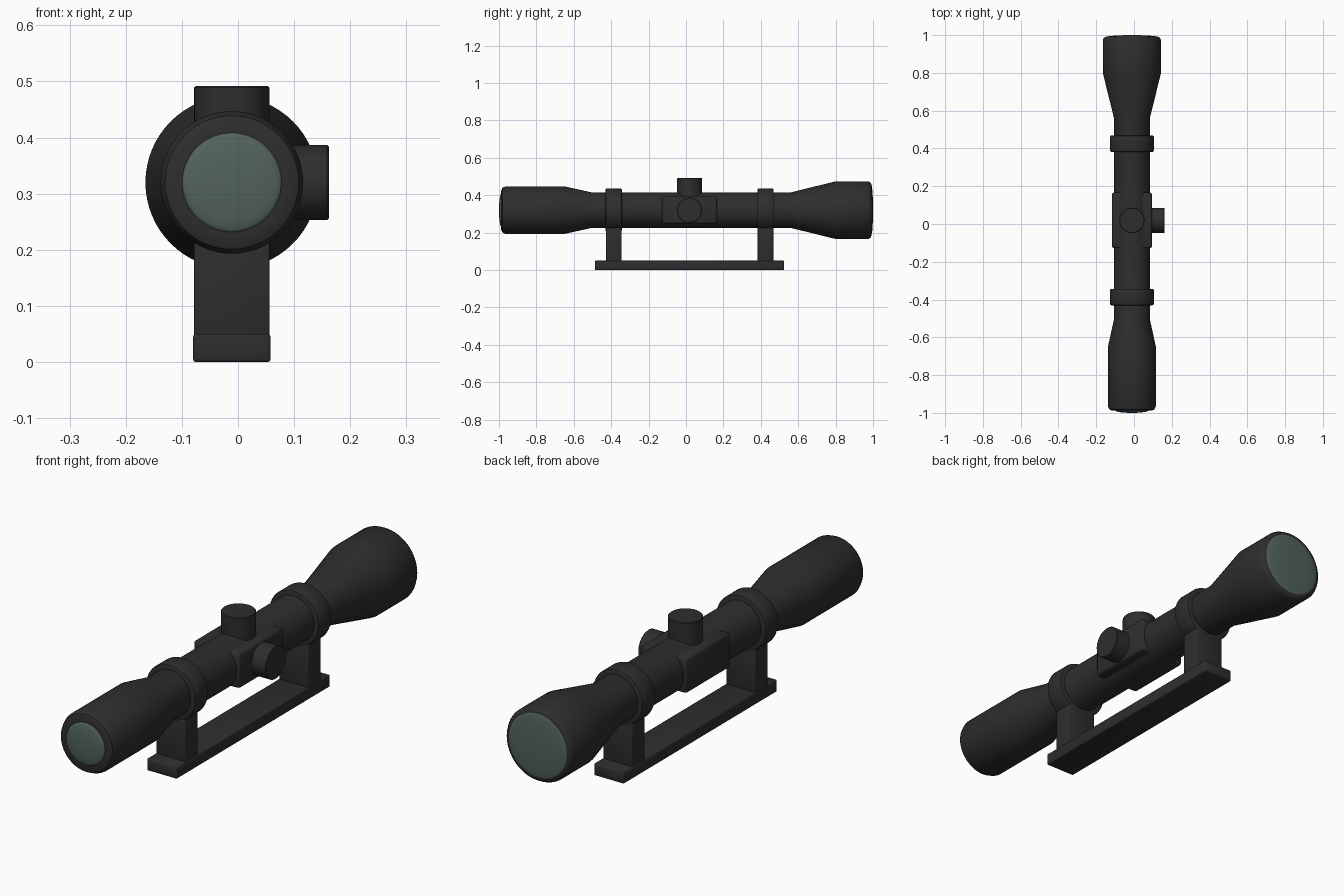
import bpy, bmesh, math
from mathutils import Matrix

if "Cube" in bpy.data.objects:
    bpy.data.objects.remove(bpy.data.objects["Cube"])

CX, CZ, MID = -0.011, 0.32, 0.019   # optical axis and mount centre


def material(name, col):
    m = bpy.data.materials.new(name)
    m.diffuse_color = (*col, 1)
    m.use_nodes = True
    m.node_tree.nodes["Principled BSDF"].inputs["Base Color"].default_value = m.diffuse_color
    return m


BLACK = material("matte black", (0.027, 0.027, 0.027))
GLASS = material("green glass", (0.085, 0.125, 0.105))


def finish(bm, name, mat, angle=35):
    bmesh.ops.recalc_face_normals(bm, faces=bm.faces)
    me = bpy.data.meshes.new(name)
    bm.to_mesh(me)
    bm.free()
    ob = bpy.data.objects.new(name, me)
    bpy.context.collection.objects.link(ob)
    me.materials.append(mat)
    bpy.ops.object.select_all(action='DESELECT')
    ob.select_set(True)
    bpy.context.view_layer.objects.active = ob
    bpy.ops.object.shade_smooth_by_angle(angle=math.radians(angle))
    return ob


def lathe(name, profile, mat, axis='Y', origin=(CX, 0, CZ), angle=35, n=64):
    """Revolve (radius, distance) points around an axis through origin."""
    bm = bmesh.new()
    vs = [bm.verts.new((r, 0, d)) for r, d in profile]
    es = [bm.edges.new(p) for p in zip(vs, vs[1:])]
    bmesh.ops.spin(bm, geom=vs + es, cent=(0, 0, 0), axis=(0, 0, 1),
                   angle=2 * math.pi, steps=n)
    bmesh.ops.remove_doubles(bm, verts=bm.verts, dist=1e-5)
    turn = {'Y': Matrix.Rotation(-math.pi / 2, 4, 'X'),
            'X': Matrix.Rotation(math.pi / 2, 4, 'Y'),
            'Z': Matrix.Identity(4)}[axis]
    bm.transform(Matrix.Translation(origin) @ turn)
    return finish(bm, name, mat, angle)


def box(name, lo, hi, bevel):
    bm = bmesh.new()
    bmesh.ops.create_cube(bm, size=1)
    for v in bm.verts:
        v.co = [(a + b) / 2 + c * (b - a) for a, b, c in zip(lo, hi, v.co)]
    bmesh.ops.bevel(bm, geom=bm.edges[:], offset=bevel, segments=2,
                    profile=0.5, affect='EDGES')
    return finish(bm, name, BLACK, 50)


# main tube with eyepiece (-y) and objective bell (+y)
lathe("scope_tube", [(0, -0.985), (0.089, -0.988), (0.105, -0.988), (0.119, -0.982),
                     (0.127, -0.965), (0.127, -0.65), (0.095, -0.505),
                     (0.095, 0.56), (0.154, 0.80), (0.154, 0.975),
                     (0.148, 0.986), (0.136, 0.992), (0, 0.988)], BLACK)


# domed lenses
def dome(name, r, y0, y1):
    pts = [(r * math.cos(t), y0 + (y1 - y0) * math.sin(t))
           for t in [i * math.pi / 16 for i in range(8)]]
    lathe(name, pts + [(0, y1)], GLASS, angle=80)


dome("eyepiece_lens", 0.089, -0.987, -1.0)
dome("objective_lens", 0.136, 0.990, 1.0)

# clamp rings and their posts
for label, y in (("rear", MID - 0.406), ("front", MID + 0.406)):
    h, r, b = 0.044, 0.116, 0.008
    lathe(label + "_ring", [(0.09, -h), (r - b, -h), (r - b * 0.3, -h + b * 0.3),
                            (r, -h + b), (r, h - b), (r - b * 0.3, h - b * 0.3),
                            (r - b, h), (0.09, h)], BLACK, origin=(CX, y, CZ))
    box(label + "_post", (CX - 0.067, y - 0.042, 0.03),
        (CX + 0.067, y + 0.042, 0.25), 0.003)

# mounting rail and turret housing
box("mount_rail", (CX - 0.069, MID - 0.506, 0), (CX + 0.069, MID + 0.506, 0.05), 0.005)
box("turret_housing", (CX - 0.106, MID - 0.147, CZ - 0.072),
    (CX + 0.106, MID + 0.147, CZ + 0.074), 0.010)

# adjustment turrets
for name, axis, top in (("elevation_turret", 'Z', 0.172), ("windage_turret", 'X', 0.173)):
    lathe(name, [(0, 0.03), (0.067, 0.03), (0.067, top - 0.003),
                 (0.064, top), (0, top)], BLACK, axis, (CX, MID, CZ))
